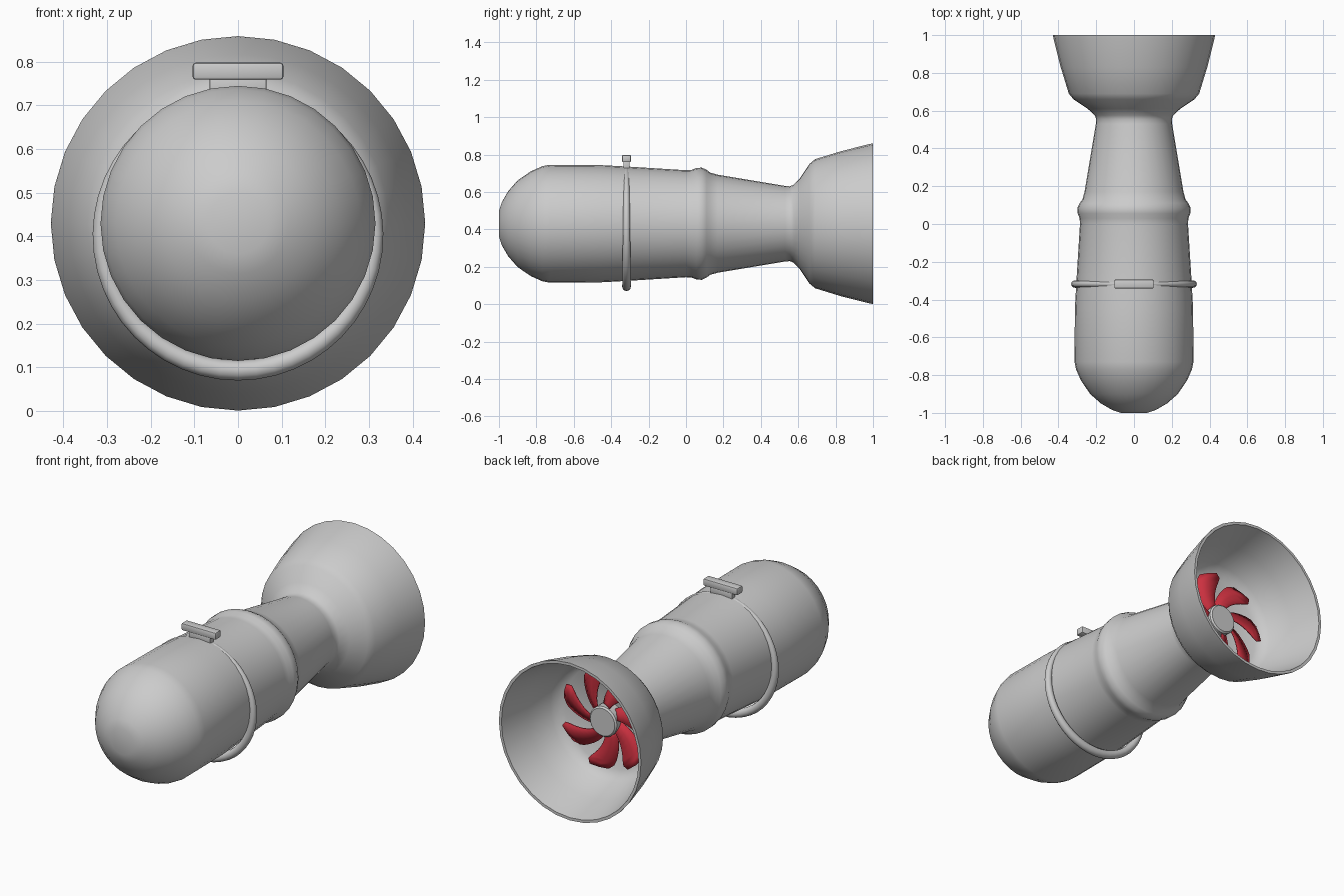
import bpy, bmesh
from math import sin, cos, pi, radians

if "Cube" in bpy.data.objects:
    bpy.data.objects.remove(bpy.data.objects["Cube"])

CZ = 0.43  # height of the long axis


def finish(name, bm, angle=40, mat=None):
    bmesh.ops.recalc_face_normals(bm, faces=bm.faces)
    me = bpy.data.meshes.new(name)
    bm.to_mesh(me)
    bm.free()
    ob = bpy.data.objects.new(name, me)
    bpy.context.collection.objects.link(ob)
    if mat:
        me.materials.append(mat)
    bpy.ops.object.select_all(action='DESELECT')
    ob.select_set(True)
    bpy.context.view_layer.objects.active = ob
    bpy.ops.object.shade_smooth_by_angle(angle=radians(angle))
    return ob


def lathe(name, profile, sides=32):
    """Revolve (y, radius) points about the long axis and cap both ends."""
    bm = bmesh.new()
    rings = [[bm.verts.new((r * cos(2 * pi * i / sides), y, CZ + r * sin(2 * pi * i / sides)))
              for i in range(sides)] for y, r in profile]
    for a, b in zip(rings, rings[1:]):
        for i in range(sides):
            j = (i + 1) % sides
            bm.faces.new((a[i], a[j], b[j], b[i]))
    bm.faces.new(rings[0])
    bm.faces.new(rings[-1])
    return finish(name, bm)


def box(name, x, y, z, bevel):
    """Bevelled box from (min, max) ranges."""
    bm = bmesh.new()
    bmesh.ops.create_cube(bm, size=1)
    for v in bm.verts:
        v.co = [lo + (c + 0.5) * (hi - lo) for c, (lo, hi) in zip(v.co, (x, y, z))]
    bmesh.ops.bevel(bm, geom=bm.edges[:], offset=bevel, segments=2, profile=0.5, affect='EDGES')
    return finish(name, bm)


# Hull: rounded nose, collar, narrowing neck, flared bell and its inside wall
lathe("hull", [
    (-1.0, 0.07), (-0.985, 0.115), (-0.95, 0.175), (-0.90, 0.232), (-0.83, 0.28),
    (-0.77, 0.307), (-0.73, 0.315), (-0.45, 0.313), (-0.32, 0.306), (0.0, 0.286),
    (0.03, 0.288), (0.055, 0.298), (0.085, 0.3), (0.11, 0.288), (0.13, 0.273),
    (0.17, 0.262), (0.53, 0.202), (0.555, 0.2), (0.575, 0.208), (0.61, 0.245),
    (0.66, 0.32), (0.69, 0.345), (0.83, 0.388), (0.985, 0.427), (1.0, 0.429),
    (1.0, 0.414), (0.83, 0.373), (0.70, 0.328), (0.675, 0.308), (0.65, 0.275)])

# Fan hub
lathe("fan_hub", [(0.64, 0.082), (0.712, 0.082), (0.72, 0.074)], 24)

# Fan blades: curved, widening, slightly pitched
red = bpy.data.materials.new("fan_red")
red.diffuse_color = (0.6, 0.03, 0.05, 1)
red.use_nodes = True
red.node_tree.nodes["Principled BSDF"].inputs["Base Color"].default_value = red.diffuse_color
bm = bmesh.new()
BLADES, STEPS = 7, 8
for k in range(BLADES):
    rows = []
    for s in range(STEPS + 1):
        t = s / STEPS
        r = 0.07 + 0.198 * t
        mid = radians(73) + 2 * pi * k / BLADES - 0.6 * (1 - t) ** 1.3
        half = (0.025 + 0.055 * t) * (1 if t < 0.8 else 1 - 0.4 * ((t - 0.8) / 0.2) ** 2)
        row = []
        for u in (-1, 0, 1):
            a = mid + u * half / r
            row.append(bm.verts.new((r * cos(a), 0.69 + 0.015 * u, CZ + r * sin(a))))
        rows.append(row)
    for a, b in zip(rows, rows[1:]):
        for i in range(2):
            bm.faces.new((a[i], a[i + 1], b[i + 1], b[i]))
blades = finish("fan_blades", bm, 40, red)
mod = blades.modifiers.new("thickness", 'SOLIDIFY')
mod.thickness = 0.005
mod.offset = 0

# Clamp ring: hangs slightly low, thinner toward the top
bm = bmesh.new()
N, M = 48, 12
ring = []
for i in range(N):
    a = 2 * pi * i / N
    thick = 0.019 - 0.004 * sin(a)
    loop = []
    for j in range(M):
        b = 2 * pi * j / M
        r = 0.314 + thick * cos(b)
        loop.append(bm.verts.new((r * cos(a), -0.318 + thick * sin(b), 0.407 + r * sin(a))))
    ring.append(loop)
for i in range(N):
    for j in range(M):
        p, q = ring[i], ring[(i + 1) % N]
        n = (j + 1) % M
        bm.faces.new((p[j], q[j], q[n], p[n]))
finish("clamp_ring", bm)

# Mounting lug and cross bar on top of the ring
box("mount_neck", (-0.065, 0.065), (-0.334, -0.302), (0.72, 0.765), 0.004)
box("mount_bar", (-0.104, 0.104), (-0.342, -0.294), (0.759, 0.798), 0.007)
